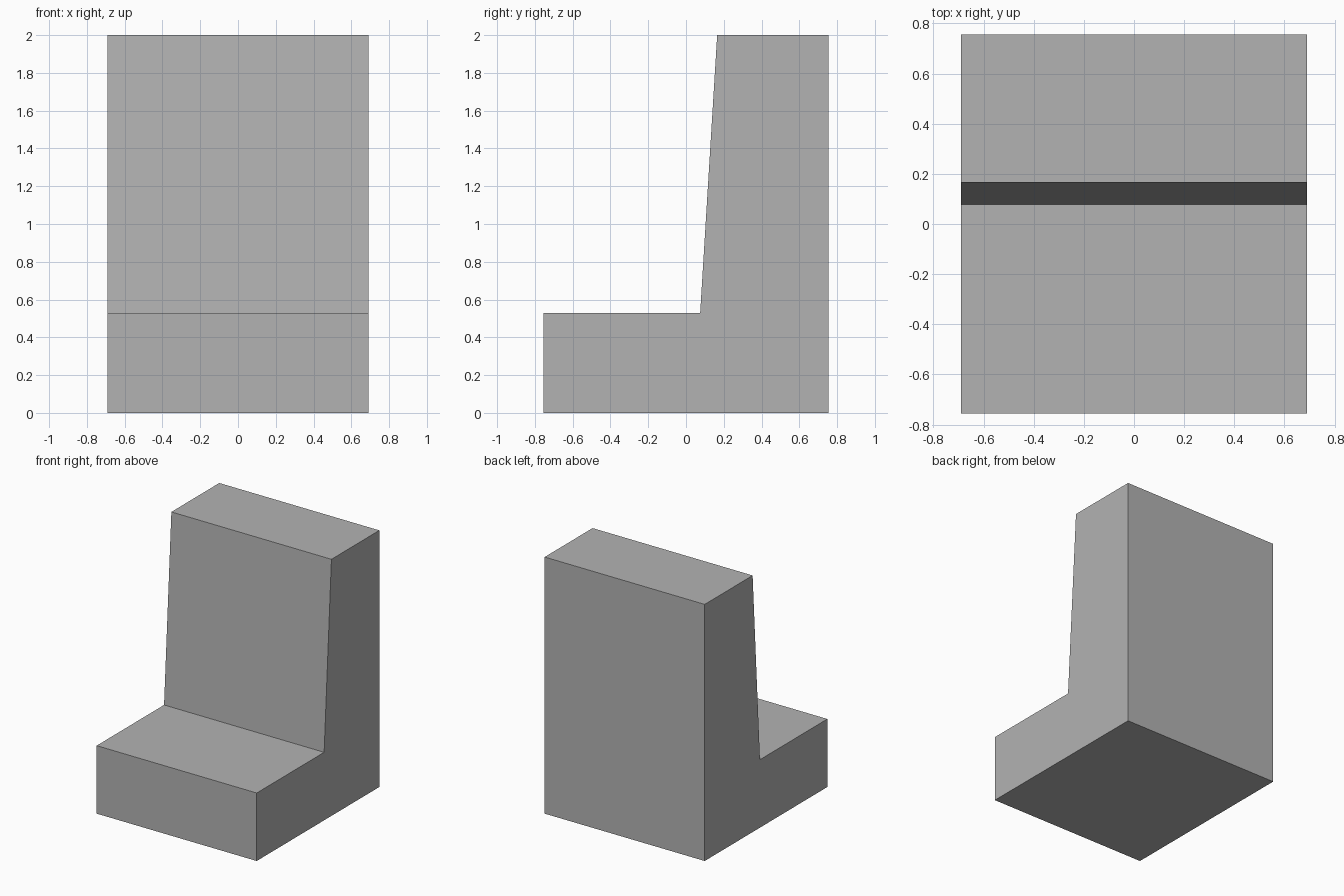
import bpy
import bmesh

cube = bpy.data.objects.get("Cube")
if cube:
    bpy.data.objects.remove(cube, do_unlink=True)

HALF_WIDTH = 0.69

# Single plain grey material
grey = bpy.data.materials.new("plain grey")
grey.use_nodes = True
colour = (0.45, 0.45, 0.45, 1.0)
grey.diffuse_color = colour
grey.node_tree.nodes["Principled BSDF"].inputs["Base Color"].default_value = colour

# Side profile (y, z): low seat in front, backrest leaning slightly back
profile = [(-0.755, 0), (0.755, 0), (0.755, 2), (0.165, 2), (0.075, 0.53), (-0.755, 0.53)]

# Extrude the profile across the width
bm = bmesh.new()
side = bm.faces.new([bm.verts.new((-HALF_WIDTH, y, z)) for y, z in profile])
result = bmesh.ops.extrude_face_region(bm, geom=[side], use_keep_orig=True)
moved = [v for v in result["geom"] if isinstance(v, bmesh.types.BMVert)]
bmesh.ops.translate(bm, verts=moved, vec=(2 * HALF_WIDTH, 0, 0))
bmesh.ops.recalc_face_normals(bm, faces=bm.faces)

mesh = bpy.data.meshes.new("seat_block")
bm.to_mesh(mesh)
bm.free()
mesh.materials.append(grey)
seat = bpy.data.objects.new("seat_block", mesh)
bpy.context.collection.objects.link(seat)
